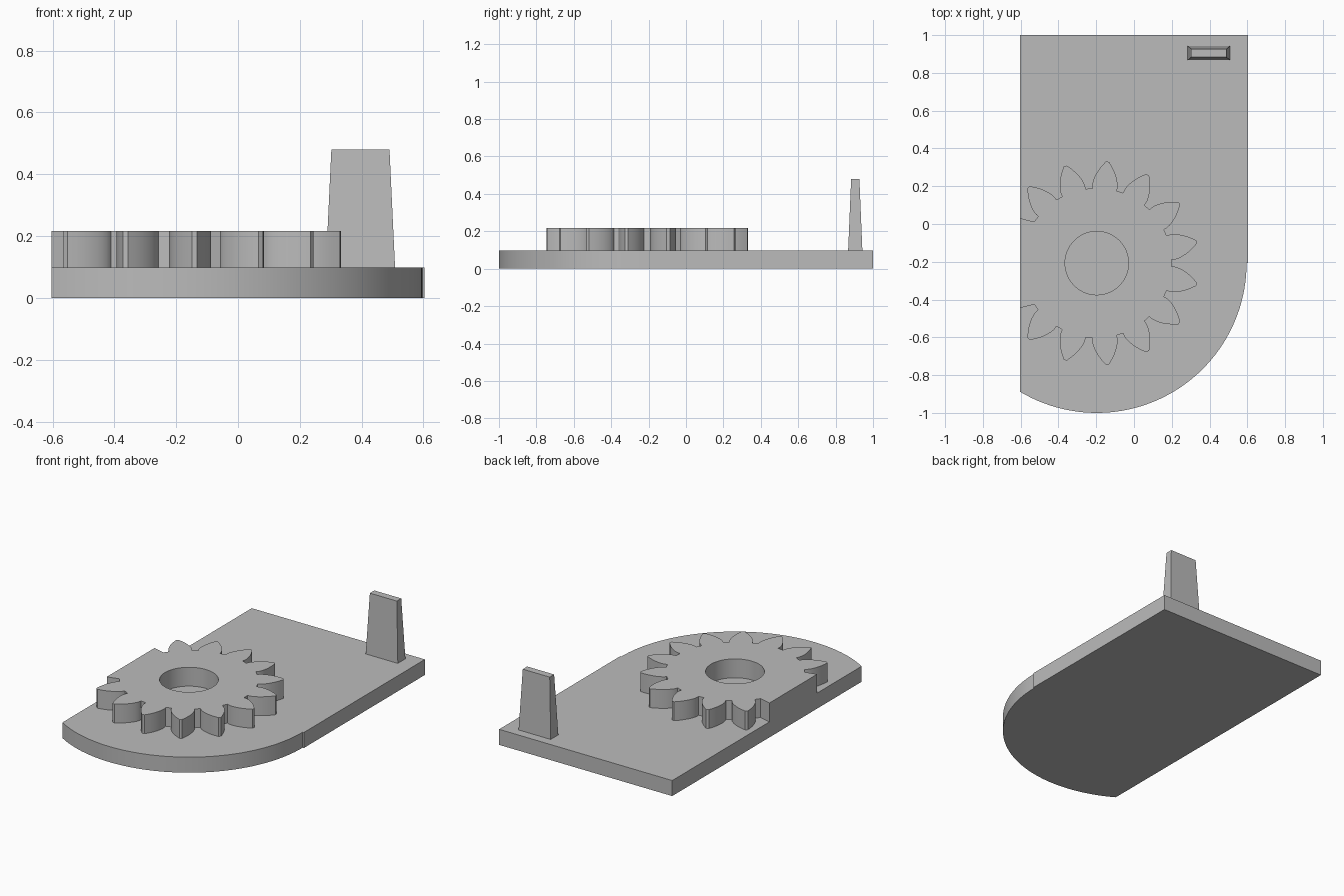
import bpy, bmesh
from math import sin, cos, tan, acos, radians, sqrt, pi

old = bpy.data.objects.get("Cube")
if old:
    bpy.data.objects.remove(old, do_unlink=True)

grey = bpy.data.materials.new("plain grey")
grey.use_nodes = True
grey.diffuse_color = (0.5, 0.5, 0.5, 1)
grey.node_tree.nodes["Principled BSDF"].inputs["Base Color"].default_value = (0.5, 0.5, 0.5, 1)

CX, CY = -0.197, -0.207          # gear centre, also centre of the rounded end
LEFT, RIGHT = -0.604, 0.604      # straight sides of the plate
PLATE_TOP, GEAR_TOP = 0.098, 0.217


def polar(r, a):
    return (CX + r * cos(a), CY + r * sin(a))


def finish(name, bm):
    bmesh.ops.recalc_face_normals(bm, faces=bm.faces)
    mesh = bpy.data.meshes.new(name)
    bm.to_mesh(mesh)
    bm.free()
    mesh.materials.append(grey)
    ob = bpy.data.objects.new(name, mesh)
    bpy.context.collection.objects.link(ob)
    bpy.ops.object.select_all(action='DESELECT')
    ob.select_set(True)
    bpy.context.view_layer.objects.active = ob
    bpy.ops.object.shade_smooth_by_angle(angle=radians(25))
    return ob


def prism(name, loops, z0, z1):
    """Extrude a flat outline, with any further loops as holes."""
    bm = bmesh.new()
    edges = []
    for loop in loops:
        vs = [bm.verts.new((x, y, z0)) for x, y in loop]
        edges += [bm.edges.new((v, vs[i - 1])) for i, v in enumerate(vs)]
    bmesh.ops.triangle_fill(bm, edges=edges, use_beauty=True, normal=(0, 0, 1))
    ext = bmesh.ops.extrude_face_region(bm, geom=bm.faces[:], use_keep_orig=True)
    top = [g for g in ext["geom"] if isinstance(g, bmesh.types.BMVert)]
    bmesh.ops.translate(bm, verts=top, vec=(0, 0, z1 - z0))
    return finish(name, bm)


# Base plate: straight back, rounded front cut off by the left side
R = 0.793
a_end = -pi + acos((CX - LEFT) / R)
arc = [polar(R, a_end * i / 48) for i in range(49)]
prism("base_plate", [[(LEFT, 1), (RIGHT, 1), (RIGHT, CY)] + arc], 0, PLATE_TOP)

# Gear: involute teeth, trimmed flush with the side of the plate
ROOT, BASE, TIP = 0.397, 0.41, 0.54
TEETH, STEPS = 15, 7
pitch = 2 * pi / TEETH
half_base = radians(9.4)


def flank(r):
    """Half angle of a tooth at radius r."""
    p = acos(min(1, BASE / r))
    return half_base - (tan(p) - p)


radii = [ROOT] + [BASE + (TIP - BASE) * (i / STEPS) ** 1.3 for i in range(STEPS + 1)]
half = [half_base] + [flank(r) for r in radii[1:]]
outline = [(LEFT, -0.445)]
first = -5.5 * pitch
outline.append(polar(ROOT, first - pitch / 2 - radians(2.6)))
for k in range(12):
    mid = first + k * pitch
    outline += [polar(r, mid - h) for r, h in zip(radii, half)]
    outline += [polar(r, mid + h) for r, h in zip(radii[::-1], half[::-1])]
outline.append(polar(ROOT, -first + pitch / 2 + radians(2.6)))
outline.append((LEFT, 0.031))
bore = [polar(0.168, 2 * pi * i / 64) for i in range(64)]
prism("gear", [outline, bore], PLATE_TOP, GEAR_TOP)

# Tapered post at the back corner
bm = bmesh.new()
bmesh.ops.create_cube(bm, size=1)
for v in bm.verts:
    wide, deep = (0.188, 0.044) if v.co.z > 0 else (0.224, 0.076)
    v.co = (0.396 + v.co.x * wide, 0.905 + v.co.y * deep, 0.48 if v.co.z > 0 else PLATE_TOP)
finish("tapered_post", bm)
